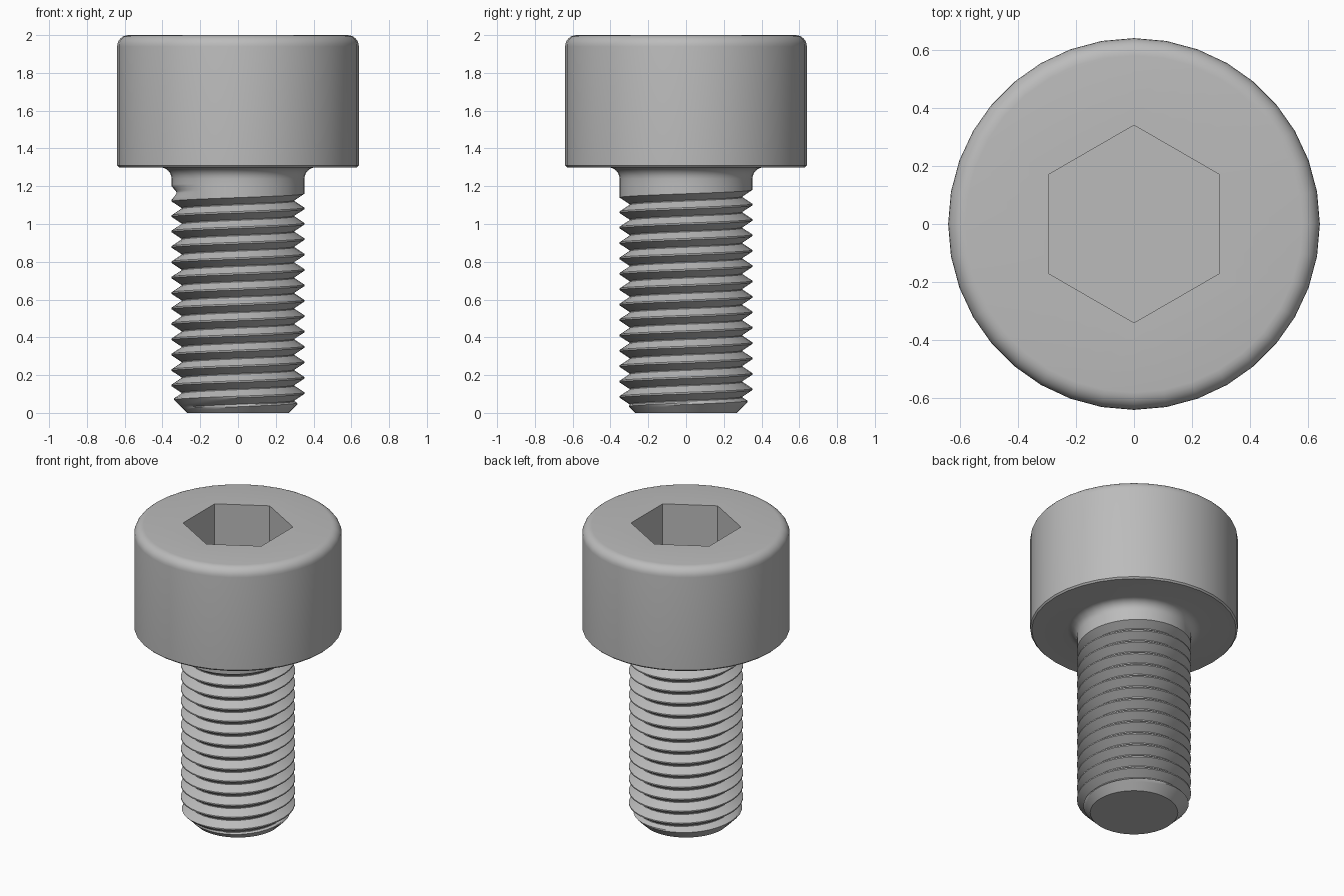
import bpy, bmesh, math

if "Cube" in bpy.data.objects:
    bpy.data.objects.remove(bpy.data.objects["Cube"])

N = 36                       # sides around the axis
R = 0.352                    # shank / thread crest radius
ROOT = 0.30                  # thread root radius
P = 0.0815                   # thread pitch
TOP = 1.21                   # where shank meets the head part

steel = bpy.data.materials.new("grey steel")
steel.diffuse_color = (0.5, 0.5, 0.5, 1)
steel.use_nodes = True
steel.node_tree.nodes["Principled BSDF"].inputs["Base Color"].default_value = steel.diffuse_color


def finish(bm, name, angle):
    bmesh.ops.remove_doubles(bm, verts=bm.verts, dist=1e-5)
    bmesh.ops.recalc_face_normals(bm, faces=bm.faces)
    me = bpy.data.meshes.new(name)
    bm.to_mesh(me)
    bm.free()
    me.materials.append(steel)
    ob = bpy.data.objects.new(name, me)
    bpy.context.collection.objects.link(ob)
    bpy.ops.object.select_all(action='DESELECT')
    ob.select_set(True)
    bpy.context.view_layer.objects.active = ob
    bpy.ops.object.shade_smooth_by_angle(angle=math.radians(angle))
    return ob


def arc(cx, cz, r, a0, a1, n):
    return [(cx + r * math.cos(math.radians(a0 + (a1 - a0) * i / n)),
             cz + r * math.sin(math.radians(a0 + (a1 - a0) * i / n))) for i in range(n + 1)]


# Threaded shank: rows follow the helix, one pitch = crest, flank, root, flank
profile = [(-0.05, R), (0.05, R)]
profile += [(0.05 + 0.42 * k / 4, R + (ROOT - R) * k / 4) for k in range(1, 5)]
profile += [(0.53 + 0.42 * k / 4, ROOT + (R - ROOT) * k / 4) for k in range(4)]
ROWS = len(profile)
TURNS = 19
bm = bmesh.new()
cols = []
for i in range(N):
    t = i / N
    col = []
    for j in range(ROWS * TURNS):
        f, r = profile[j % ROWS]
        turn = j // ROWS + t                       # turns along the helix
        z = 0.064 + P * (turn - 2.5 + f)
        # groove runs out just below the head
        centre = 0.064 + P * (turn - 2.0)
        fade = min(1, max(0, (1.175 - centre) / 0.02))
        r = R + (r - R) * fade
        z = min(max(z, 0), TOP)
        r = min(r, 0.27 + z)                       # chamfered tip
        if z == TOP:
            r = R
        col.append(bm.verts.new((r * math.cos(t * math.tau), r * math.sin(t * math.tau), z)))
    cols.append(col)
for i in range(N):
    a = cols[i]
    b = cols[i + 1] if i < N - 1 else cols[0][ROWS:]
    for j in range(min(len(a), len(b)) - 1):
        q = (a[j], b[j], b[j + 1], a[j + 1])
        if len({tuple(round(c, 6) for c in v.co) for v in q}) > 2:
            bm.faces.new(q)
bm.faces.new([c[0] for c in cols])                 # tip
bmesh.ops.delete(bm, geom=[v for v in bm.verts if not v.link_faces], context='VERTS')
finish(bm, "threaded_shank", 30)


# Socket head: lathe whose last rings follow a hexagon
def hexagon(a):
    return 0.34 * math.cos(math.pi / 6) / math.cos((a + math.pi / 6) % (math.pi / 3) - math.pi / 6)


outline = [(R, TOP)] + arc(R + 0.06, 1.24, 0.06, 180, 90, 6)   # neck fillet
outline += [(0.63, 1.30), (0.64, 1.31)]
outline += arc(0.58, 1.94, 0.06, 0, 90, 6)                     # rounded rim
rings = [([r] * N, z) for r, z in outline]
hex_r = [hexagon(i / N * math.tau) for i in range(N)]
rings += [(hex_r, 2.0), (hex_r, 1.65)]
bm = bmesh.new()
loops = [[bm.verts.new((rs[i] * math.cos(i / N * math.tau), rs[i] * math.sin(i / N * math.tau), z))
          for i in range(N)] for rs, z in rings]
for a, b in zip(loops, loops[1:]):
    for i in range(N):
        k = (i + 1) % N
        bm.faces.new((a[i], a[k], b[k], b[i]))
bm.faces.new(loops[-1])                                        # socket floor
finish(bm, "socket_head", 30)
